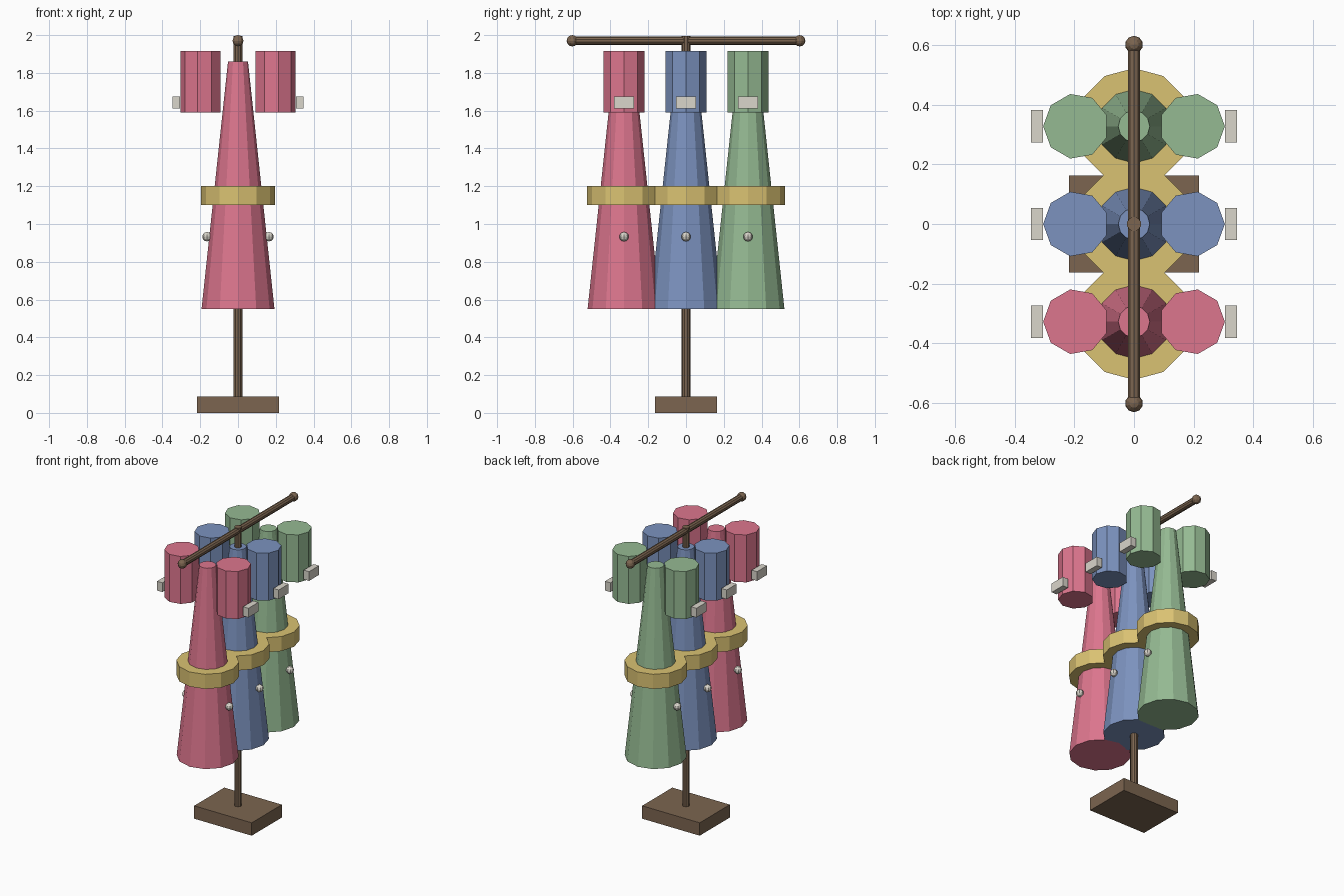
import bpy
from math import pi

if "Cube" in bpy.data.objects:
    bpy.data.objects.remove(bpy.data.objects["Cube"])


def material(name, rgb):
    m = bpy.data.materials.new(name)
    m.diffuse_color = (*rgb, 1)
    m.use_nodes = True
    m.node_tree.nodes["Principled BSDF"].inputs["Base Color"].default_value = m.diffuse_color
    return m


wood = material("wood", (0.20, 0.13, 0.08))
gold = material("gold", (0.70, 0.54, 0.17))
ivory = material("ivory", (0.70, 0.67, 0.60))
pink = material("pink", (0.72, 0.18, 0.27))
blue = material("blue", (0.20, 0.29, 0.52))
green = material("green", (0.30, 0.49, 0.29))


def finish(name, mat):
    o = bpy.context.object
    o.name = name
    o.data.materials.append(mat)
    return o


def box(name, mat, loc, size):
    bpy.ops.mesh.primitive_cube_add(size=1, location=loc)
    o = finish(name, mat)
    o.scale = size
    return o


def tube(name, mat, x, y, z0, z1, r0, r1, sides, turn=0):
    bpy.ops.mesh.primitive_cone_add(vertices=sides, radius1=r0, radius2=r1, depth=z1 - z0,
                                    location=(x, y, (z0 + z1) / 2), rotation=(0, 0, turn))
    return finish(name, mat)


def ball(name, mat, loc, r, segments=10, rings=6):
    bpy.ops.mesh.primitive_uv_sphere_add(segments=segments, ring_count=rings, radius=r, location=loc)
    return finish(name, mat)


# Stand: base, pole and top rail with round ends
box("base", wood, (0, 0, 0.044), (0.436, 0.326, 0.088))
tube("pole", wood, 0, 0, 0.08, 1.995, 0.024, 0.024, 10)
rail = tube("rail", wood, 0, 0, 0, 1.2, 0.022, 0.022, 10)
rail.location = (0, 0, 1.97)
rail.rotation_euler = (pi / 2, 0, 0)
for s in (-1, 1):
    ball("rail_end", wood, (0, s * 0.602, 1.97), 0.03)

# Three hanging robes
for label, mat, y in (("pink", pink, -0.328), ("blue", blue, 0), ("green", green, 0.328)):
    tube(label + "_robe", mat, 0, y, 0.55, 1.86, 0.193, 0.053, 12)
    tube(label + "_sash", gold, 0, y, 1.10, 1.20, 0.195, 0.195, 12)
    for s in (-1, 1):
        # sleeve with a corner pointing outward, cuff and button on each side
        tube(label + "_sleeve", mat, s * 0.195, y, 1.59, 1.915, 0.11, 0.11, 9, -s * pi / 2)
        box(label + "_cuff", ivory, (s * 0.326, y, 1.643), (0.04, 0.108, 0.063))
        ball(label + "_button", ivory, (s * 0.164, y, 0.933), 0.025, 8, 6)
